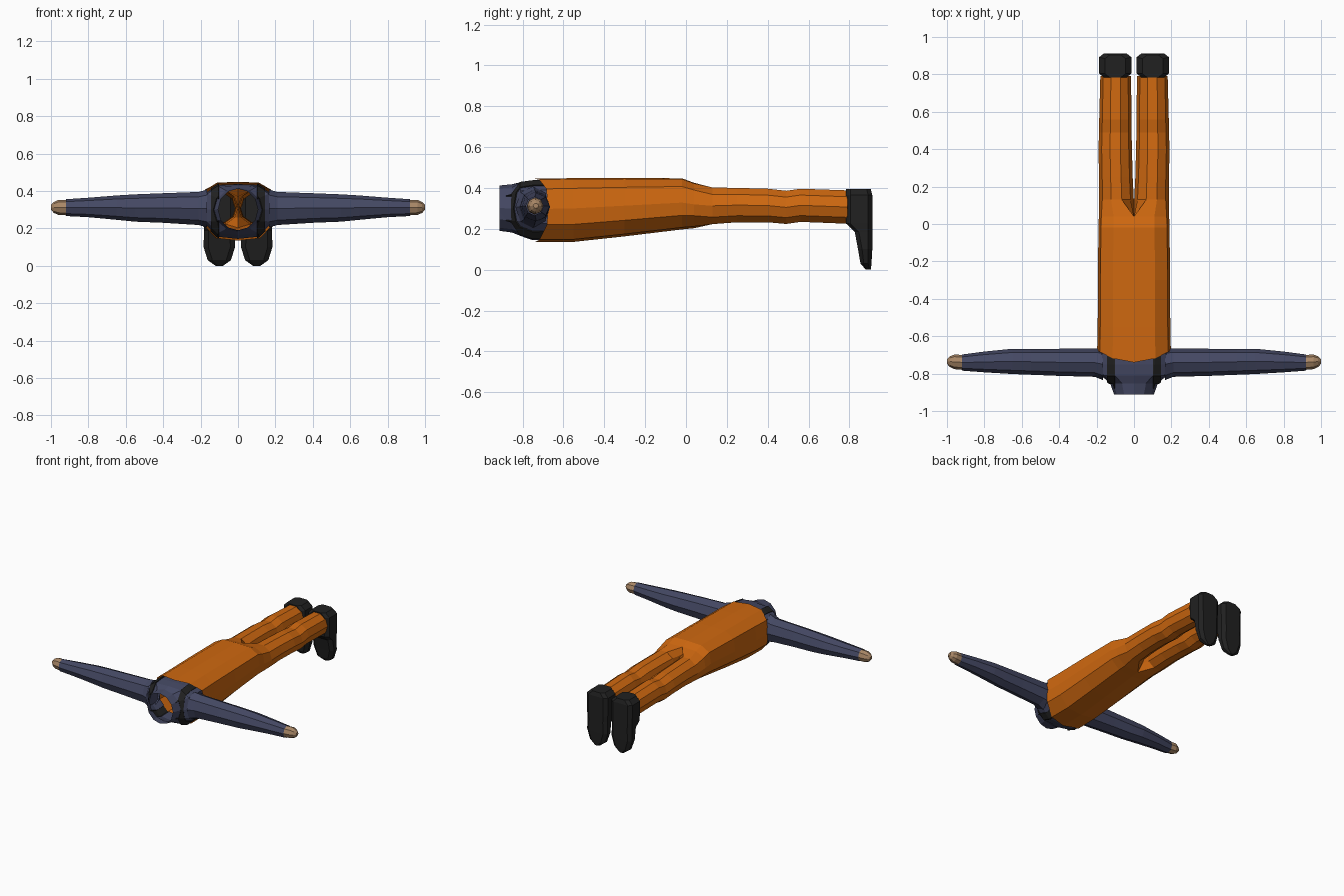
import bpy, bmesh, math
from mathutils import Vector

if "Cube" in bpy.data.objects:
    bpy.data.objects.remove(bpy.data.objects["Cube"])


def material(name, rgb):
    m = bpy.data.materials.new(name)
    m.diffuse_color = (*rgb, 1)
    m.use_nodes = True
    m.node_tree.nodes["Principled BSDF"].inputs["Base Color"].default_value = m.diffuse_color
    return m


ORANGE = material("orange cloth", (0.62, 0.138, 0.005))
NAVY = material("navy cloth", (0.058, 0.065, 0.125))
BLACK = material("black rubber", (0.015, 0.015, 0.015))
SKIN = material("tan skin", (0.40, 0.245, 0.135))


def loft(name, rings, mats, cap_start=False, cap_end=False, mirror=False, edit=None):
    """Skin a list of equal-length point rings with flat faces."""
    bm = bmesh.new()
    loops = [[bm.verts.new(p) for p in r] for r in rings]
    n = len(loops[0])
    for a, b in zip(loops, loops[1:]):
        for i in range(n):
            j = (i + 1) % n
            bm.faces.new((a[i], a[j], b[j], b[i]))
    if cap_start:
        bm.faces.new(loops[0])
    if cap_end:
        bm.faces.new(loops[-1])
    bmesh.ops.recalc_face_normals(bm, faces=bm.faces)
    if edit:
        edit(bm)
    me = bpy.data.meshes.new(name)
    bm.to_mesh(me)
    bm.free()
    for m in mats:
        me.materials.append(m)
    ob = bpy.data.objects.new(name, me)
    bpy.context.collection.objects.link(ob)
    if mirror:
        mod = ob.modifiers.new("mirror", 'MIRROR')
        mod.use_mirror_merge = False
    return ob


# Half section of the body, top centre to bottom centre, in unit size
BODY = [(0, 1), (0.58, 0.97), (0.93, 0.68), (1, 0.05), (0.95, -0.45), (0.6, -0.92), (0, -1)]
ROUND = [(math.sin(math.radians(30 * i)), math.cos(math.radians(30 * i))) for i in range(7)]


def half(prof, y, hx, z0, z1, curve=0):
    c, h = (z0 + z1) / 2, (z1 - z0) / 2
    return [Vector((u * hx, y + curve * u * u, c + v * h)) for u, v in prof]


def full(*args):
    r = half(*args)
    return r + [Vector((-p.x, p.y, p.z)) for p in r[-2:0:-1]]


# Orange torso, open at both ends
loft("torso", [
    full(BODY, -0.74, 0.197, 0.135, 0.445, 0.065),
    full(BODY, -0.55, 0.194, 0.136, 0.448),
    full(BODY, -0.30, 0.193, 0.163, 0.449),
    full(BODY, -0.02, 0.19, 0.197, 0.447),
    full(BODY, 0.04, 0.188, 0.203, 0.425)], [ORANGE])


# Legs: half of the hip section, blending into round tubes
def hip(y, hx, z0, z1):
    r = half(BODY, y, hx, z0, z1)
    return r + [Vector((0, y, z0 + (z1 - z0) * t)) for t in (0.25, 0.5, 0.75)]


def tube(y, x0, x1, z0, z1):
    pts = []
    for i in range(10):
        a = math.radians(108 - 36 * i)
        pts.append(Vector(((x0 + x1) / 2 + (x1 - x0) / 2 * math.cos(a), y,
                           (z0 + z1) / 2 + (z1 - z0) / 1.9 * math.sin(a))))
    return pts


loft("leg", [
    hip(0.04, 0.188, 0.203, 0.425),
    tube(0.13, 0.001, 0.187, 0.223, 0.402),
    tube(0.25, 0.007, 0.187, 0.232, 0.400),
    tube(0.40, 0.011, 0.19, 0.232, 0.396),
    tube(0.49, 0.013, 0.187, 0.224, 0.386),
    tube(0.56, 0.013, 0.186, 0.234, 0.396),
    tube(0.79, 0.016, 0.18, 0.225, 0.388)], [ORANGE], mirror=True)


# Boots with toes pointing down
def boot_ring(z, x0, x1, y0, y1):
    k, m = min(0.025, (x1 - x0) * 0.3), min(0.02, (y1 - y0) * 0.3)
    return [(x0 + k, y0, z), (x1 - k, y0, z), (x1, y0 + m, z), (x1, y1 - m, z),
            (x1 - k, y1, z), (x0 + k, y1, z), (x0, y1 - m, z), (x0, y0 + m, z)]


loft("boot", [
    boot_ring(0.395, 0.045, 0.155, 0.784, 0.904),
    boot_ring(0.365, 0.014, 0.186, 0.784, 0.912),
    boot_ring(0.225, 0.016, 0.184, 0.784, 0.912),
    boot_ring(0.185, 0.018, 0.182, 0.826, 0.912),
    boot_ring(0.10, 0.016, 0.184, 0.842, 0.912),
    boot_ring(0.03, 0.038, 0.162, 0.854, 0.908),
    boot_ring(0.00, 0.080, 0.120, 0.880, 0.905)], [BLACK], True, True, True)


# Navy shoulders and open collar, with black straps cut into the surface
def straps(bm):
    for s in (-1, 1):
        for x in (0.102, 0.142):
            bmesh.ops.bisect_plane(bm, geom=bm.verts[:] + bm.edges[:] + bm.faces[:],
                                   plane_co=(s * x, 0, 0), plane_no=(1, 0, 0))
    band = []
    for f in bm.faces:
        c = f.calc_center_median()
        if 0.102 < abs(c.x) < 0.142 and c.y > -0.88:
            f.material_index = 1
            band.append(f)
    bmesh.ops.inset_region(bm, faces=band, thickness=0.0005, depth=0.006, use_boundary=False)
    for f in band:
        f.material_index = 1


loft("shoulders_and_collar", [
    full(BODY, -0.66, 0.184, 0.146, 0.437),
    full(BODY, -0.75, 0.184, 0.144, 0.436),
    full(BODY, -0.81, 0.176, 0.165, 0.428),
    full(ROUND, -0.852, 0.128, 0.182, 0.418),
    full(ROUND, -0.912, 0.106, 0.19, 0.412)], [NAVY, BLACK], edit=straps)


# Sleeves and hands
def arm_ring(x, y0, y1, z0, z1, n=8):
    return [(x, (y0 + y1) / 2 + (y1 - y0) / 2 * math.cos(math.tau * i / n),
             (z0 + z1) / 2 + (z1 - z0) / 2 * math.sin(math.tau * i / n)) for i in range(n)]


loft("sleeve", [
    arm_ring(0.165, -0.835, -0.665, 0.205, 0.408),
    arm_ring(0.21, -0.817, -0.665, 0.218, 0.395),
    arm_ring(0.40, -0.812, -0.667, 0.230, 0.388),
    arm_ring(0.55, -0.806, -0.667, 0.236, 0.382),
    arm_ring(0.65, -0.802, -0.667, 0.246, 0.376),
    arm_ring(0.80, -0.793, -0.682, 0.260, 0.364),
    arm_ring(0.92, -0.784, -0.698, 0.266, 0.356)], [NAVY], mirror=True)
loft("hand", [
    arm_ring(0.915, -0.780, -0.700, 0.270, 0.353),
    arm_ring(0.96, -0.776, -0.698, 0.272, 0.353),
    arm_ring(0.985, -0.764, -0.708, 0.283, 0.341),
    arm_ring(1.00, -0.748, -0.722, 0.300, 0.325)], [SKIN], True, True, True)
